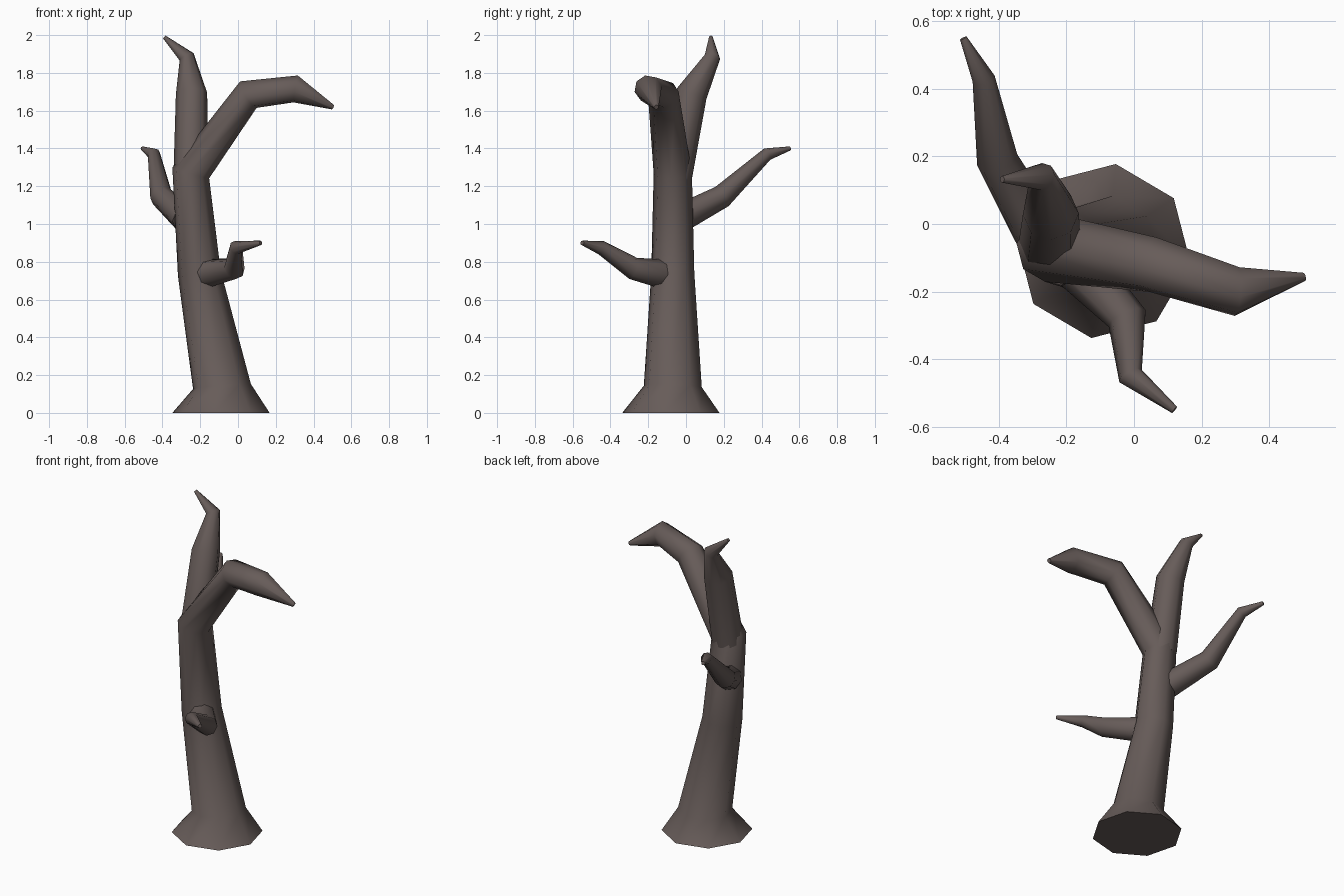
import bpy, bmesh, math
from mathutils import Vector

if "Cube" in bpy.data.objects:
    bpy.data.objects.remove(bpy.data.objects["Cube"])

bark = bpy.data.materials.new("dark_bark")
bark.diffuse_color = (0.135, 0.107, 0.100, 1)
bark.use_nodes = True
bark.node_tree.nodes["Principled BSDF"].inputs["Base Color"].default_value = bark.diffuse_color


def limb(name, rings, sides=8, start=None, turn=0.0):
    """Tapered tube through (x, y, z, radius) rings, mitred at the bends."""
    pts = [Vector(r[:3]) for r in rings]
    n = len(pts)
    bm = bmesh.new()
    u = Vector((1, 0, 0))
    loops = []
    for i, p in enumerate(pts):
        before = (p - pts[i - 1]).normalized() if i else Vector()
        after = (pts[i + 1] - p).normalized() if i < n - 1 else Vector()
        t = (before + after).normalized()
        if i == 0 and start:
            t = Vector(start).normalized()
        u = (u - t * u.dot(t)).normalized()
        v = t.cross(u)
        loop = []
        for k in range(sides):
            a = turn + math.tau * k / sides
            loop.append(bm.verts.new(p + (u * math.cos(a) + v * math.sin(a)) * rings[i][3]))
        loops.append(loop)
    for a, b in zip(loops, loops[1:]):
        for k in range(sides):
            j = (k + 1) % sides
            bm.faces.new((a[k], a[j], b[j], b[k]))
    bm.faces.new(loops[0][::-1])
    bm.faces.new(loops[-1])
    me = bpy.data.meshes.new(name)
    bm.to_mesh(me)
    bm.free()
    me.materials.append(bark)
    ob = bpy.data.objects.new(name, me)
    bpy.context.collection.objects.link(ob)
    bpy.ops.object.select_all(action='DESELECT')
    ob.select_set(True)
    bpy.context.view_layer.objects.active = ob
    bpy.ops.object.shade_smooth_by_angle(angle=math.radians(50))
    return ob


# Flared trunk that bends over into the main bough
limb("trunk", [(-0.09, -0.08, 0, 0.26), (-0.085, -0.07, 0.14, 0.155),
               (-0.205, -0.07, 0.74, 0.115), (-0.25, -0.07, 1.27, 0.102),
               (0.055, -0.12, 1.685, 0.083), (0.305, -0.20, 1.715, 0.074),
               (0.503, -0.157, 1.618, 0.013)],
     start=(0, 0, 1), turn=math.radians(-8))

# Upright branch with hooked tip
limb("top_branch", [(-0.25, -0.06, 1.25, 0.092), (-0.246, 0.03, 1.69, 0.083),
                    (-0.272, 0.14, 1.885, 0.042), (-0.39, 0.132, 1.99, 0.010)])

# Rear side branch
limb("back_branch", [(-0.28, -0.03, 1.03, 0.075), (-0.405, 0.19, 1.145, 0.062),
                     (-0.445, 0.43, 1.37, 0.034), (-0.505, 0.55, 1.40, 0.011)])

# Low front branch with twisted tip
limb("front_branch", [(-0.17, -0.12, 0.735, 0.078), (-0.02, -0.28, 0.765, 0.06),
                      (-0.01, -0.45, 0.875, 0.038), (0.12, -0.55, 0.90, 0.012)])
